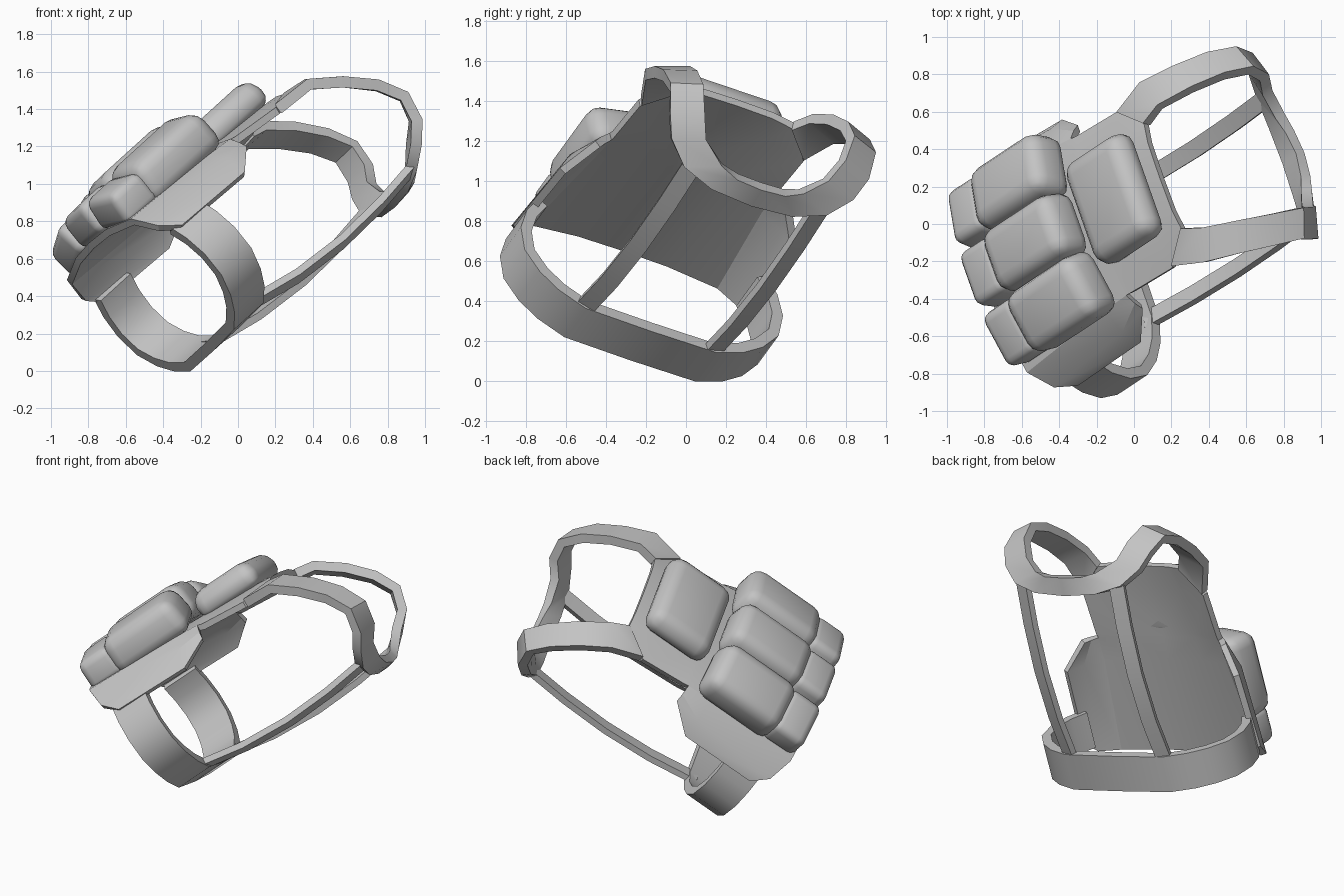
import bpy, bmesh, math
from mathutils import Matrix, Vector

if "Cube" in bpy.data.objects:
    bpy.data.objects.remove(bpy.data.objects["Cube"], do_unlink=True)

# Tilted frame of the vest: x = wearer's left, y = back, z = up the body
left = Vector((0.319, -0.901, 0.305)).normalized()
up = Vector((0.666, 0.438, 0.605))
back = up.cross(left).normalized()
up = left.cross(back)
FRAME = Matrix.Translation(left * 0.24) @ Matrix((left, back, up)).transposed().to_4x4()

grey = bpy.data.materials.new("plain grey")
grey.use_nodes = True
COLOUR = (0.55, 0.55, 0.55, 1)
grey.diffuse_color = COLOUR
grey.node_tree.nodes["Principled BSDF"].inputs["Base Color"].default_value = COLOUR


def make(name, bm, matrix):
    mesh = bpy.data.meshes.new(name)
    bm.to_mesh(mesh)
    bm.free()
    mesh.materials.append(grey)
    obj = bpy.data.objects.new(name, mesh)
    bpy.context.collection.objects.link(obj)
    obj.matrix_world = matrix
    return obj


def finish(obj, angle):
    """Apply the modifiers, then smooth all but the sharp edges."""
    bpy.ops.object.select_all(action='DESELECT')
    obj.select_set(True)
    bpy.context.view_layer.objects.active = obj
    for m in list(obj.modifiers):
        bpy.ops.object.modifier_apply(modifier=m.name)
    bpy.ops.object.shade_smooth_by_angle(angle=math.radians(angle))


def sheet(name, rows, thickness, angle=35):
    """Skin rows of (side, forward, up) points, mirror them and give them thickness."""
    bm = bmesh.new()
    grid = [[bm.verts.new((l, -n, u)) for l, n, u in row] for row in rows]
    for a, b in zip(grid, grid[1:]):
        for i in range(min(len(a), len(b)) - 1):
            bm.faces.new((a[i], a[i + 1], b[i + 1], b[i]))
    bmesh.ops.recalc_face_normals(bm, faces=bm.faces)
    obj = make(name, bm, FRAME)
    m = obj.modifiers.new("mirror", 'MIRROR')
    m.use_clip = True
    s = obj.modifiers.new("thickness", 'SOLIDIFY')
    s.thickness = thickness
    s.offset = 0
    finish(obj, angle)


def pouch(name, l, n, u, size, yaw=0, bevel=0.08):
    bm = bmesh.new()
    bmesh.ops.create_cube(bm, size=1)
    for v in bm.verts:
        # front face is a little smaller than the base
        k = 0.93 if v.co.y < 0 else 1
        v.co = (v.co.x * size[0] * k, v.co.y * size[1], v.co.z * size[2] * k)
    place = Matrix.Translation((l, -n, u)) @ Matrix.Rotation(math.radians(yaw), 4, 'Z')
    obj = make(name, bm, FRAME @ place)
    # round the front and the corners, leave the base square on the panel
    b = obj.modifiers.new("round", 'BEVEL')
    b.width = bevel
    b.segments = 3
    finish(obj, 60)


# Front panel: wide wrap at the waist, narrow chest with clipped corners
panel = [
    [(0, 1.02, -.26), (.25, 1.01, -.255), (.53, .96, -.24), (.63, .84, -.20), (.66, .76, -.11)],
    [(0, .98, .386), (.25, .97, .386), (.47, .935, .386), (.59, .86, .386), (.645, .745, .386)],
    [(0, .97, .55), (.25, .96, .55), (.46, .92, .55), (.50, .88, .55), (.53, .84, .55)],
    [(0, .97, .58), (.25, .96, .58), (.46, .91, .58)],
    [(0, .95, .88), (.25, .94, .88), (.46, .88, .88)],
    [(0, .93, 1.05), (.20, .925, 1.05), (.32, .90, 1.05)],
]
sheet("front_panel", panel, 0.04, 25)

# Waist belt around the back, its ends tucked inside the panel
belt = [(0, .195), (.36, .20), (.50, .26), (.60, .335), (.68, .44), (.70, .57), (.67, .69), (.61, .79)]
sheet("waist_belt", [[(l, n, -.15), (l, n, .09)] for l, n in belt], 0.06)

# Shoulder straps running into the yoke across the back: outer and inner edges
strap = [
    ((.455, .885, .89), (.31, .90, 1.05)),
    ((.53, .87, 1.09), (.36, .88, 1.16)),
    ((.55, .755, 1.24), (.39, .76, 1.315)),
    ((.565, .62, 1.37), (.41, .62, 1.44)),
    ((.56, .48, 1.445), (.41, .48, 1.51)),
    ((.545, .34, 1.41), (.385, .35, 1.475)),
    ((.50, .25, 1.335), (.335, .265, 1.39)),
    ((.39, .165, 1.26), (.22, .175, 1.345)),
    ((.22, .12, 1.23), (.13, .135, 1.34)),
    ((0, .11, 1.225), (0, .12, 1.345)),
]
sheet("shoulder_straps", strap, 0.06)

# Narrow straps joining the yoke to the belt
back_strap = [(.21, .03), (.15, .35), (.125, .68), (.135, 1.0), (.165, 1.28)]
sheet("back_straps", [[(.31, n - .01, u), (.40, n + .02, u)] for n, u in back_strap], 0.04)

# Chest pouch, then three columns of a tall pouch over a small one
pouch("chest_pouch", 0, 1.035, .77, (.63, .18, .47))
for name, side in (("right", -1), ("middle", 0), ("left", 1)):
    drop = 0.04 * abs(side)
    pouch(name + "_tall_pouch", .355 * side, 1.135 - drop, .235, (.38, .25, .57), 14 * side)
    pouch(name + "_small_pouch", .35 * side, 1.125 - drop, -.115, (.34, .2, .25), 14 * side, 0.05)
